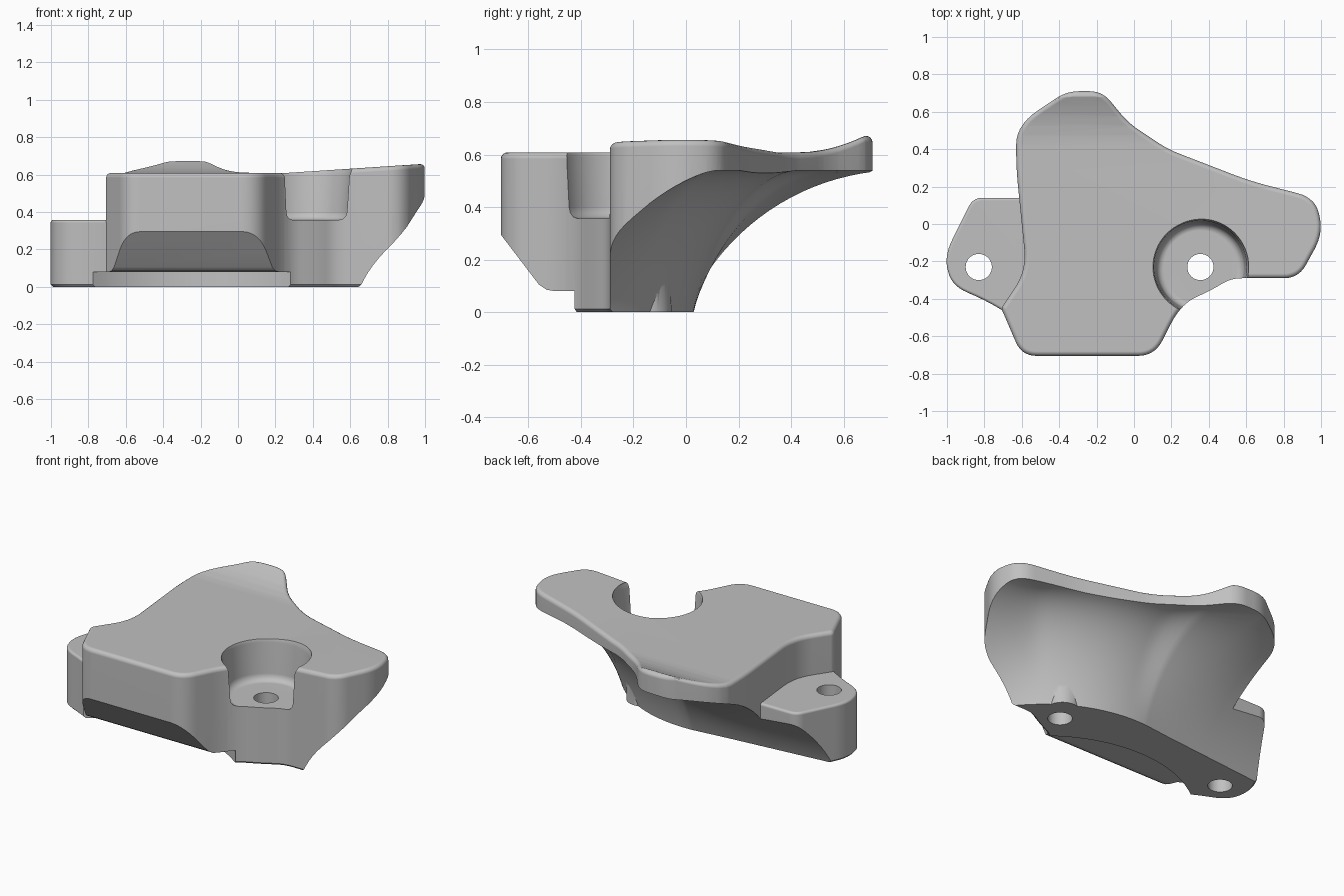
import bpy, bmesh, math
from mathutils import Vector

if "Cube" in bpy.data.objects:
    bpy.data.objects.remove(bpy.data.objects["Cube"], do_unlink=True)

grey = bpy.data.materials.new("plain grey")
grey.use_nodes = True
COLOUR = (0.53, 0.53, 0.53, 1)
grey.diffuse_color = COLOUR
grey.node_tree.nodes["Principled BSDF"].inputs["Base Color"].default_value = COLOUR


def finish(name, bm):
    bmesh.ops.recalc_face_normals(bm, faces=bm.faces)
    mesh = bpy.data.meshes.new(name)
    bm.to_mesh(mesh)
    bm.free()
    mesh.materials.append(grey)
    obj = bpy.data.objects.new(name, mesh)
    bpy.context.collection.objects.link(obj)
    return obj


def rounded(corners, steps=7):
    """Polygon whose corners (x, y, tangent length) are rounded."""
    pts, n = [], len(corners)
    for i, (x, y, r) in enumerate(corners):
        p = Vector((x, y))
        a = Vector(corners[i - 1][:2]) - p
        b = Vector(corners[(i + 1) % n][:2]) - p
        a *= min(r / a.length, 0.45)
        b *= min(r / b.length, 0.45)
        for k in range(steps + 1):
            t = k / steps
            pts.append(p + a * (1 - t) ** 2 + b * t ** 2)
    return pts


def skin(bm, rings):
    """Join rings of points with quads, capping the ends."""
    loops = [[bm.verts.new(p) for p in ring] for ring in rings]
    n = len(loops[0])
    for low, high in zip(loops, loops[1:]):
        for i in range(n):
            j = (i + 1) % n
            bm.faces.new((low[i], low[j], high[j], high[i]))
    bm.faces.new(loops[0][::-1])
    bm.faces.new(loops[-1])


def slab(outline, top, lip=0.025):
    """Vertical slab with a rounded upper rim."""
    n = len(outline)
    inward = []
    for i in range(n):
        t = (outline[(i + 1) % n] - outline[i - 1]).normalized()
        inward.append(Vector((-t.y, t.x)))
    levels = [(0.012, 0), (0, 0.012), (0, top - lip)]
    for k in range(1, 5):
        a = math.pi / 2 * k / 4
        levels.append((lip * (1 - math.cos(a)), top - lip + lip * math.sin(a)))
    bm = bmesh.new()
    skin(bm, [[(*(p + d * off), z) for p, d in zip(outline, inward)] for off, z in levels])
    return bm


def lathe(name, centre, profile, sides=64):
    bm = bmesh.new()
    turn = [2 * math.pi * i / sides for i in range(sides)]
    skin(bm, [[(centre[0] + r * math.cos(a), centre[1] + r * math.sin(a), z) for a in turn]
              for r, z in profile])
    return finish(name, bm)


def combine(target, tool, operation):
    mod = target.modifiers.new(operation, "BOOLEAN")
    mod.operation, mod.solver, mod.object = operation, "EXACT", tool
    bpy.context.view_layer.objects.active = target
    bpy.ops.object.modifier_apply(modifier=mod.name)
    bpy.data.objects.remove(tool, do_unlink=True)


# Main block with a raised arm and a raised rear lobe
block = slab(rounded([
    (-0.60, -0.705, .08), (0.11, -0.705, .09), (0.25, -0.43, .12), (0.42, -0.35, .08),
    (0.52, -0.29, .06), (0.88, -0.29, .08), (1.012, -0.05, .1), (0.97, 0.14, .1),
    (0.62, 0.23, .1), (0.18, 0.40, .07), (-0.03, 0.54, .07), (-0.17, 0.71, .07),
    (-0.36, 0.71, .07), (-0.63, 0.53, .15), (-0.63, 0.30, .1), (-0.575, -0.25, .12),
    (-0.71, -0.45, .02)]), 0.608)
cuts = [((0.25, 0, 0), (1, 0, 0))] + [((0, 0.42 + 0.052 * i, 0), (0, 1, 0)) for i in range(6)]
for co, no in cuts:
    bmesh.ops.bisect_plane(block, geom=block.verts[:] + block.edges[:] + block.faces[:],
                           plane_co=co, plane_no=no, dist=1e-5)
for v in block.verts:
    if v.co.z > 0.5:
        t = min(max((v.co.y - 0.42) / 0.26, 0), 1)
        v.co.z += 0.066 * max(v.co.x - 0.25, 0) + 0.063 * t * t
body = finish("mounting_block", block)

# Low side lug
lug = finish("side_lug", slab(rounded([
    (-0.45, 0.14, .02), (-0.86, 0.14, .05), (-1.015, -0.17, .1), (-0.975, -0.33, .1),
    (-0.79, -0.41, .08), (-0.64, -0.5, .02), (-0.45, -0.5, .02)]), 0.357, 0.015))
combine(body, lug, "UNION")

# Flared scoop under the rear and the arm: an arc swept along a bent path,
# rising more steeply between the lobe and the arm tip
path = []
for i in range(6):
    path.append((Vector((-1.4 + 0.22 * i, -0.112 + 0.022 * i)), Vector((-0.1, 1)).normalized(), 1))
for i in range(49):
    angle = 95 - 95 * i / 48
    d = Vector((math.cos(math.radians(angle)), math.sin(math.radians(angle))))
    t = min(max((abs(angle - 68) - 18) / 20, 0), 1)
    path.append((Vector((0, -0.8)) + d * 0.828, d, 0.52 + 0.48 * t * t * (3 - 2 * t)))
arc = [math.radians(164 - 74 * i / 24) for i in range(25)]
section = [(0.82 + 0.89 * math.cos(a), -0.35 + 0.89 * math.sin(a)) for a in arc]
section += [(1.4, 0.54), (1.4, section[0][1])]
scoop = bmesh.new()
skin(scoop, [[(*(p + d * s * k), z) for s, z in section] for p, d, k in path])
combine(body, finish("scoop_cutter", scoop), "DIFFERENCE")

# Small boss that backs the screw hole
SCREW, LUG_SCREW = (0.355, -0.23), (-0.83, -0.23)
combine(body, lathe("screw_boss", (0.4, -0.155), [(0.1, 0), (0.095, 0.2)]), "UNION")

# Round pocket with a filleted floor
combine(body, lathe("pocket_cutter", SCREW, [
    (0.195, 0.357), (0.215, 0.363), (0.23, 0.378), (0.236, 0.4),
    (0.248, 0.59), (0.258, 0.62), (0.262, 0.9)]), "DIFFERENCE")

# Screw holes
for centre in (SCREW, LUG_SCREW):
    combine(body, lathe("hole_cutter", centre, [(0.07, -0.1), (0.07, 0.5)], 40), "DIFFERENCE")

# Front underside: arched relief and sloping chamfer
combine(body, lathe("relief_cutter", (-0.25, -1.1), [(0.86, -0.1), (0.86, 0.08)], 96), "DIFFERENCE")
wedge = bmesh.new()
side = [(-1, -0.2), (-0.5, -0.2), (-0.5, 0.08), (-0.53, 0.085), (-0.56, 0.105),
        (-0.705, 0.295), (-0.8, 0.42), (-1, 0.42)]
skin(wedge, [[(x, y, z) for y, z in side] for x in (-1.2, 1.2)])
combine(body, finish("chamfer_cutter", wedge), "DIFFERENCE")

# Smooth shading with sharp edges kept
bpy.ops.object.select_all(action="DESELECT")
body.select_set(True)
bpy.context.view_layer.objects.active = body
bpy.ops.object.shade_smooth_by_angle(angle=math.radians(30))
weighted = body.modifiers.new("clean_normals", "WEIGHTED_NORMAL")
weighted.keep_sharp = True
